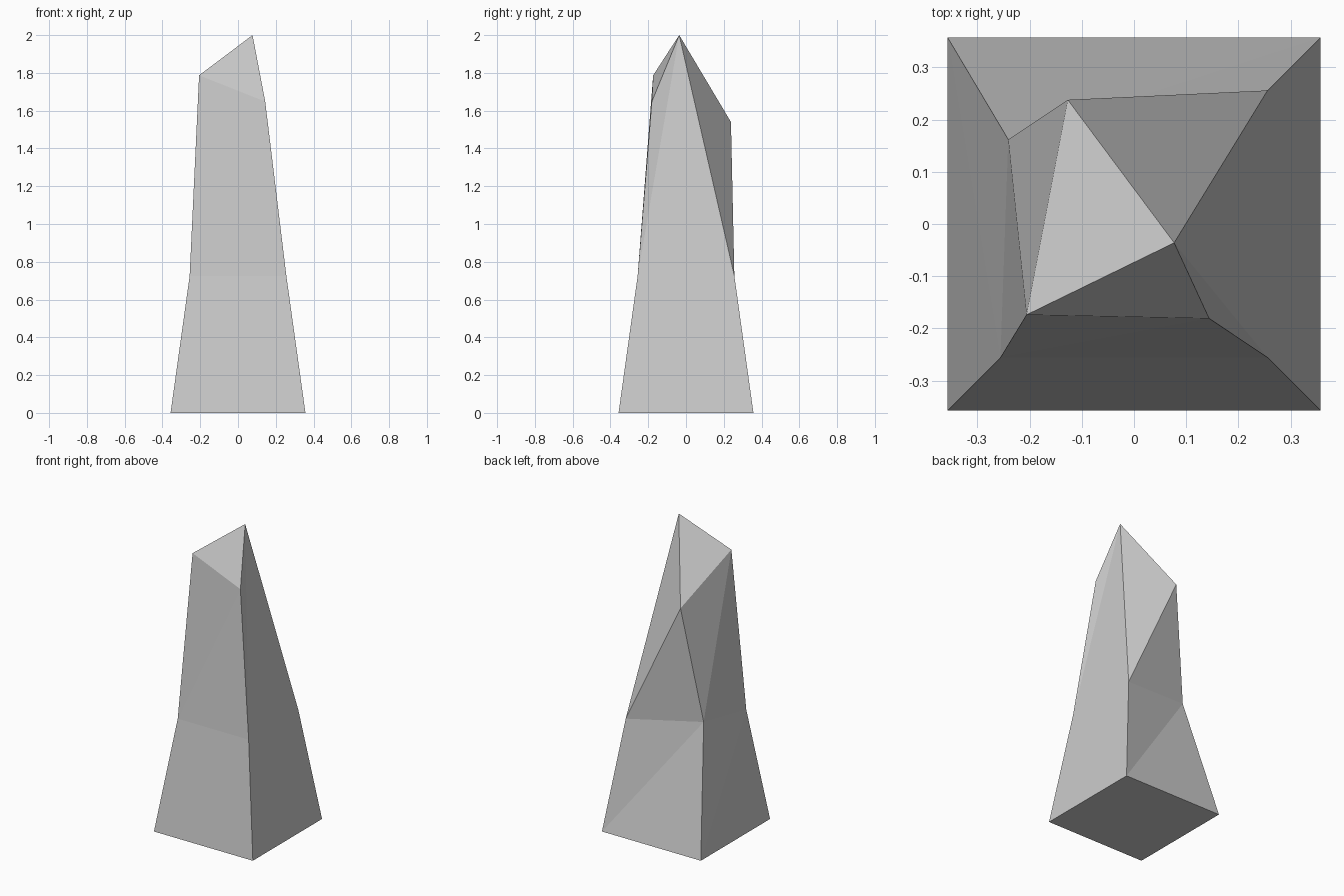
import bpy, bmesh

if "Cube" in bpy.data.objects:
    bpy.data.objects.remove(bpy.data.objects["Cube"])

# Cross-section rings, each ordered front-left, front-right, back-right, back-left
B, M, H = 0.357, 0.256, 0.725
rings = [
    [(-B, -B, 0), (B, -B, 0), (B, B, 0), (-B, B, 0)],
    [(-M, -M, H), (M, -M, H), (M, M, H), (-0.241, 0.162, 0.80)],
    [(-0.206, -0.174, 1.787), (0.144, -0.181, 1.648),
     (0.077, -0.036, 2.0), (-0.127, 0.238, 1.54)],
]

bm = bmesh.new()
loops = [[bm.verts.new(p) for p in ring] for ring in rings]

# Faceted sides: skin neighbouring rings, splitting each warped quad
for low, high in zip(loops, loops[1:]):
    for i in range(4):
        j = (i + 1) % 4
        bm.faces.new((low[i], low[j], high[j]))
        bm.faces.new((low[i], high[j], high[i]))

# Flat base and chipped, folded top
bm.faces.new(loops[0][::-1])
a, b, c, d = loops[-1]
bm.faces.new((a, b, c))
bm.faces.new((a, c, d))

mesh = bpy.data.meshes.new("standing_stone")
bm.to_mesh(mesh)
bm.free()
stone = bpy.data.objects.new("standing_stone", mesh)
bpy.context.collection.objects.link(stone)
